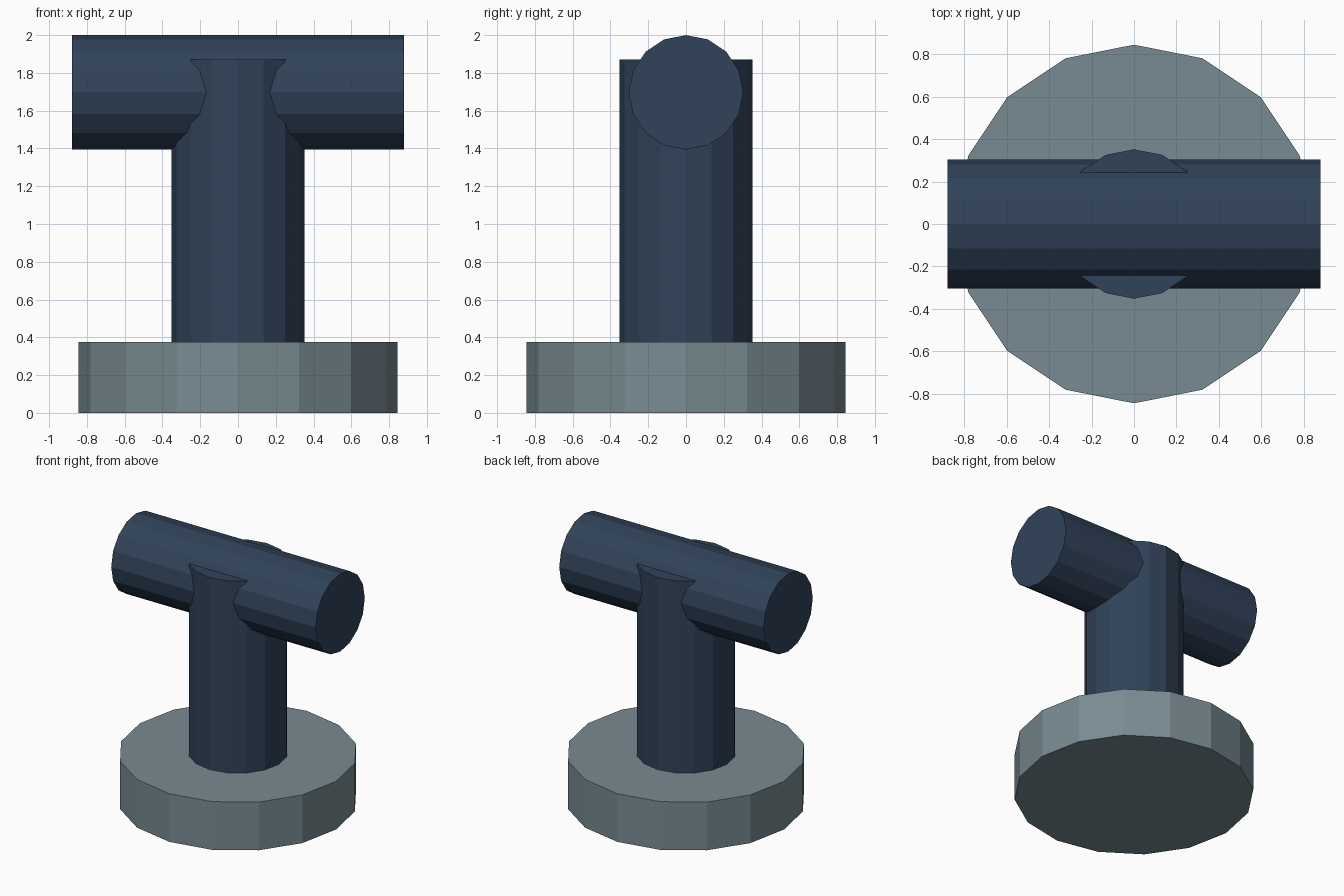
import bpy
from math import pi

if "Cube" in bpy.data.objects:
    bpy.data.objects.remove(bpy.data.objects["Cube"])


def material(name, color):
    m = bpy.data.materials.new(name)
    m.diffuse_color = (*color, 1)
    m.use_nodes = True
    m.node_tree.nodes["Principled BSDF"].inputs["Base Color"].default_value = m.diffuse_color
    return m


def cylinder(name, radius, length, center, mat, rotation=(0, 0, 0)):
    bpy.ops.mesh.primitive_cylinder_add(vertices=16, radius=radius, depth=length,
                                        location=center, rotation=rotation)
    ob = bpy.context.object
    ob.name = name
    ob.data.materials.append(mat)
    return ob


steel = material("pale_steel", (0.19, 0.26, 0.29))
navy = material("dark_blue", (0.03, 0.055, 0.1))

BASE_H, STEM_TOP, BAR_R = 0.375, 1.87, 0.303

# Round foot
cylinder("base", 0.845, BASE_H, (0, 0, BASE_H / 2), steel)

# Upright post standing on the foot
cylinder("stem", 0.352, STEM_TOP - BASE_H, (0, 0, (STEM_TOP + BASE_H) / 2), navy)

# Horizontal bar through the top of the post
cylinder("crossbar", BAR_R, 1.76, (0, 0, 2 - BAR_R), navy, (0, pi / 2, 0))
